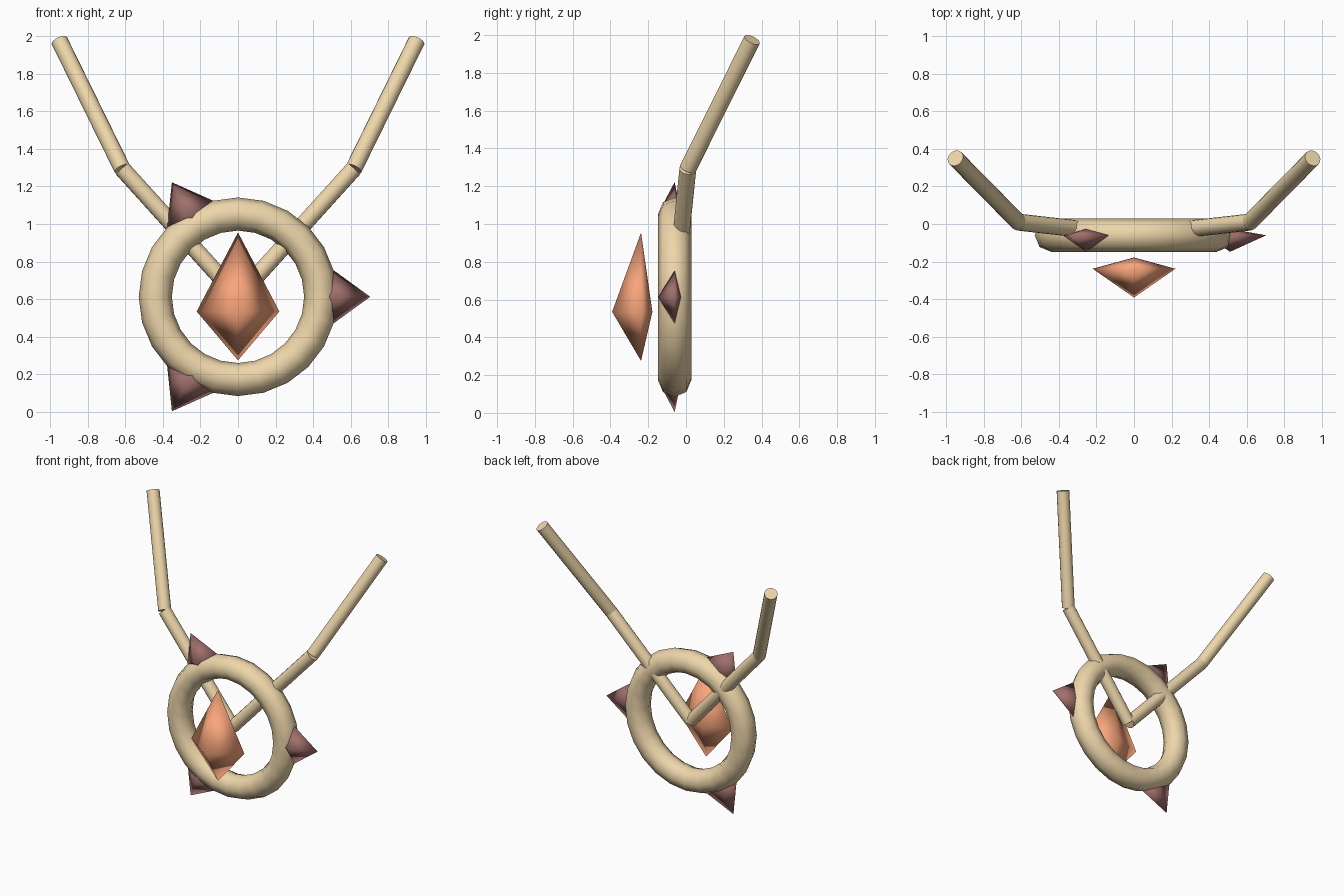
import bpy, bmesh, math
from mathutils import Vector, Matrix

if "Cube" in bpy.data.objects:
    bpy.data.objects.remove(bpy.data.objects["Cube"])

CENTER = Vector((0, -0.06, 0.613))


def material(name, rgb):
    m = bpy.data.materials.new(name)
    m.diffuse_color = (*rgb, 1)
    m.use_nodes = True
    m.node_tree.nodes["Principled BSDF"].inputs["Base Color"].default_value = m.diffuse_color
    return m


gold = material("gold", (0.85, 0.67, 0.40))
orange = material("orange_gem", (0.95, 0.38, 0.20))
maroon = material("maroon_gem", (0.35, 0.16, 0.15))


def rod(name, a, b, radius=0.045):
    """Capped cylinder between two points."""
    a, b = Vector(a), Vector(b)
    bpy.ops.mesh.primitive_cylinder_add(vertices=16, radius=radius, depth=(b - a).length,
                                        location=(a + b) / 2)
    ob = bpy.context.object
    ob.name = name
    ob.rotation_euler = (b - a).to_track_quat('Z', 'Y').to_euler()
    ob.data.materials.append(gold)
    bpy.ops.object.shade_smooth_by_angle(angle=math.radians(40))


def crystal(name, mat, up, down, half, front, back, matrix):
    """Smooth four-sided double pyramid, long tip along local z, flatter at the back."""
    bm = bmesh.new()
    top, bottom = bm.verts.new((0, 0, up)), bm.verts.new((0, 0, -down))
    belt = [bm.verts.new(p) for p in
            ((half, 0, 0), (0, back, 0), (-half, 0, 0), (0, -front, 0))]
    for i in range(4):
        p, q = belt[i], belt[(i + 1) % 4]
        bm.faces.new((p, q, top))
        bm.faces.new((q, p, bottom))
    for f in bm.faces:
        f.smooth = True
    me = bpy.data.meshes.new(name)
    bm.to_mesh(me)
    bm.free()
    me.materials.append(mat)
    ob = bpy.data.objects.new(name, me)
    ob.matrix_world = matrix
    bpy.context.collection.objects.link(ob)


# Pendant ring
bpy.ops.mesh.primitive_torus_add(major_segments=24, minor_segments=8, major_radius=0.44,
                                 minor_radius=0.088, location=CENTER,
                                 rotation=(math.pi / 2, 0, 0))
ring = bpy.context.object
ring.name = "pendant_ring"
ring.data.materials.append(gold)
bpy.ops.object.shade_smooth()

# Neck straps, two straight rods per side meeting at the ring centre
for side, s in (("left", -1), ("right", 1)):
    joint = (s * 0.615, 0.01, 1.293)
    rod(f"lower_strap_{side}", CENTER, joint)
    rod(f"upper_strap_{side}", joint, (s * 0.95, 0.35, 1.975))

# Central gem floating in front of the ring
crystal("center_gem", orange, 0.42, 0.26, 0.22, 0.153, 0.06,
        Matrix.Translation((0, -0.238, 0.535)))

# Three small spikes around the rim
for i in range(3):
    spin = Matrix.Rotation(math.pi / 2 - i * 2 * math.pi / 3, 4, 'Y')
    crystal(f"rim_spike_{i + 1}", maroon, 0.193, 0.12, 0.14, 0.088, 0.034,
            Matrix.Translation(CENTER) @ spin @ Matrix.Translation((0, 0, 0.51)))
